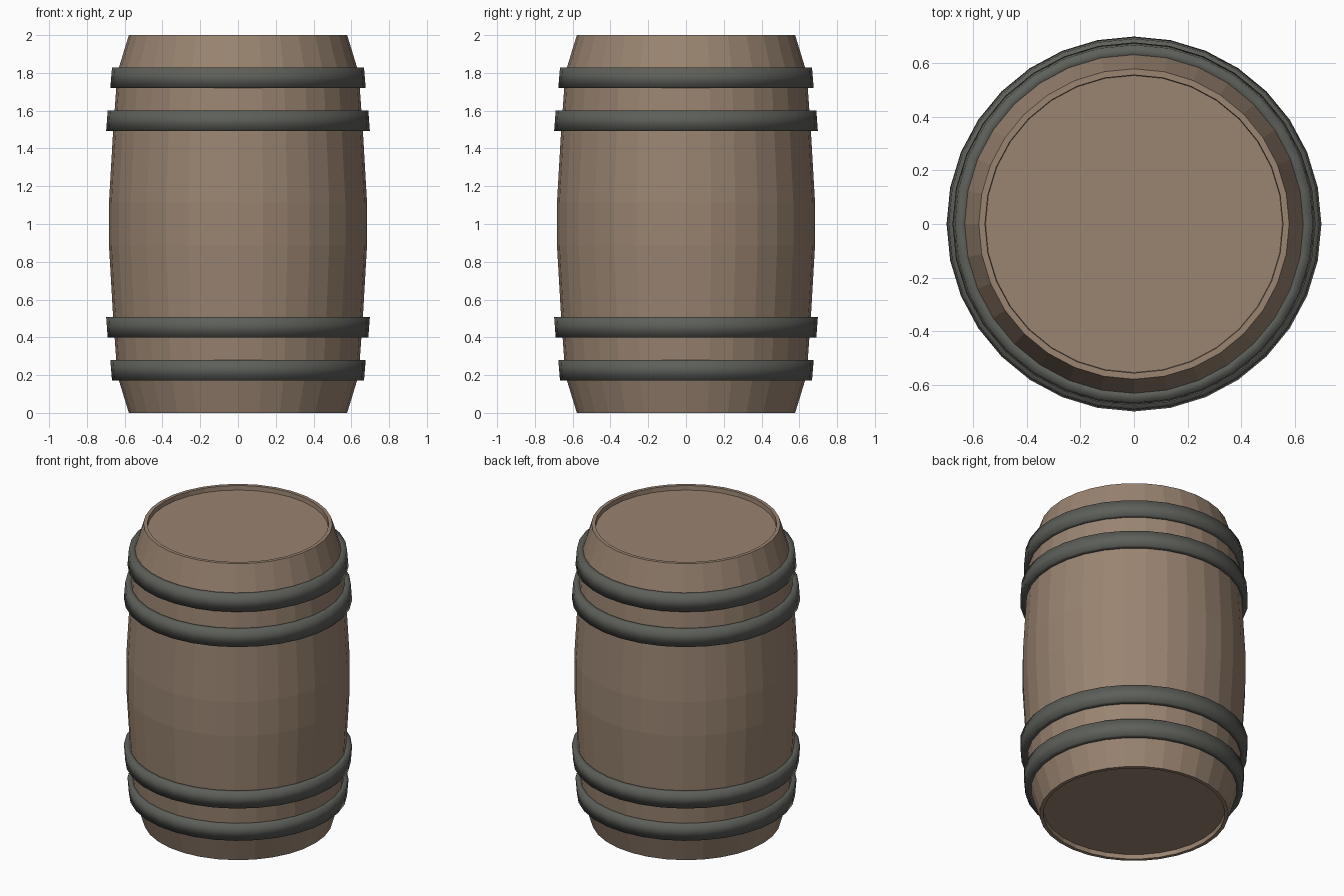
import bpy, math

if "Cube" in bpy.data.objects:
    bpy.data.objects.remove(bpy.data.objects["Cube"])

SIDES = 32

def material(name, rgb):
    m = bpy.data.materials.new(name)
    m.diffuse_color = (*rgb, 1.0)
    m.use_nodes = True
    m.node_tree.nodes["Principled BSDF"].inputs["Base Color"].default_value = m.diffuse_color
    return m

wood = material("brown_wood", (0.32, 0.23, 0.165))
metal = material("dark_metal", (0.11, 0.115, 0.10))

def lathe(name, profile, mat, closed=False, caps=False, smooth=False):
    """Revolve (radius, z) points, listed bottom to top on the outside, around z."""
    verts, faces = [], []
    for r, z in profile:
        for i in range(SIDES):
            a = 2 * math.pi * i / SIDES
            verts.append((r * math.cos(a), r * math.sin(a), z))
    n = len(profile)
    for k in range(n if closed else n - 1):
        lo, hi = k * SIDES, ((k + 1) % n) * SIDES
        for i in range(SIDES):
            j = (i + 1) % SIDES
            faces.append((lo + i, lo + j, hi + j, hi + i))
    if caps:
        faces.append(tuple(reversed(range(SIDES))))
        faces.append(tuple(range((n - 1) * SIDES, n * SIDES)))
    me = bpy.data.meshes.new(name)
    me.from_pydata(verts, [], faces)
    me.materials.append(mat)
    for p in me.polygons:
        p.use_smooth = smooth
    ob = bpy.data.objects.new(name, me)
    bpy.context.collection.objects.link(ob)
    return ob

# Barrel body: bulging staves with recessed heads at both ends
upper = [(0.683, 1.115), (0.662, 1.48), (0.639, 1.80), (0.578, 2.0),
         (0.555, 2.0), (0.553, 1.97)]
lower = [(r, 2 - z) for r, z in reversed(upper)]
lathe("barrel_body", lower + upper, wood, caps=True)

# Metal hoops: two near the top, mirrored near the bottom
hoops = {"outer": (1.72, 1.828, 0.676, 0.667), "inner": (1.493, 1.60, 0.698, 0.69)}
for name, (z0, z1, r0, r1) in hoops.items():
    prof = [(r0 - 0.05, z0), (r0, z0), (r1, z1), (r1 - 0.05, z1)]
    lathe(f"top_{name}_hoop", prof, metal, closed=True, smooth=True)
    flipped = [(r, 2 - z) for r, z in reversed(prof)]
    lathe(f"bottom_{name}_hoop", flipped, metal, closed=True, smooth=True)
